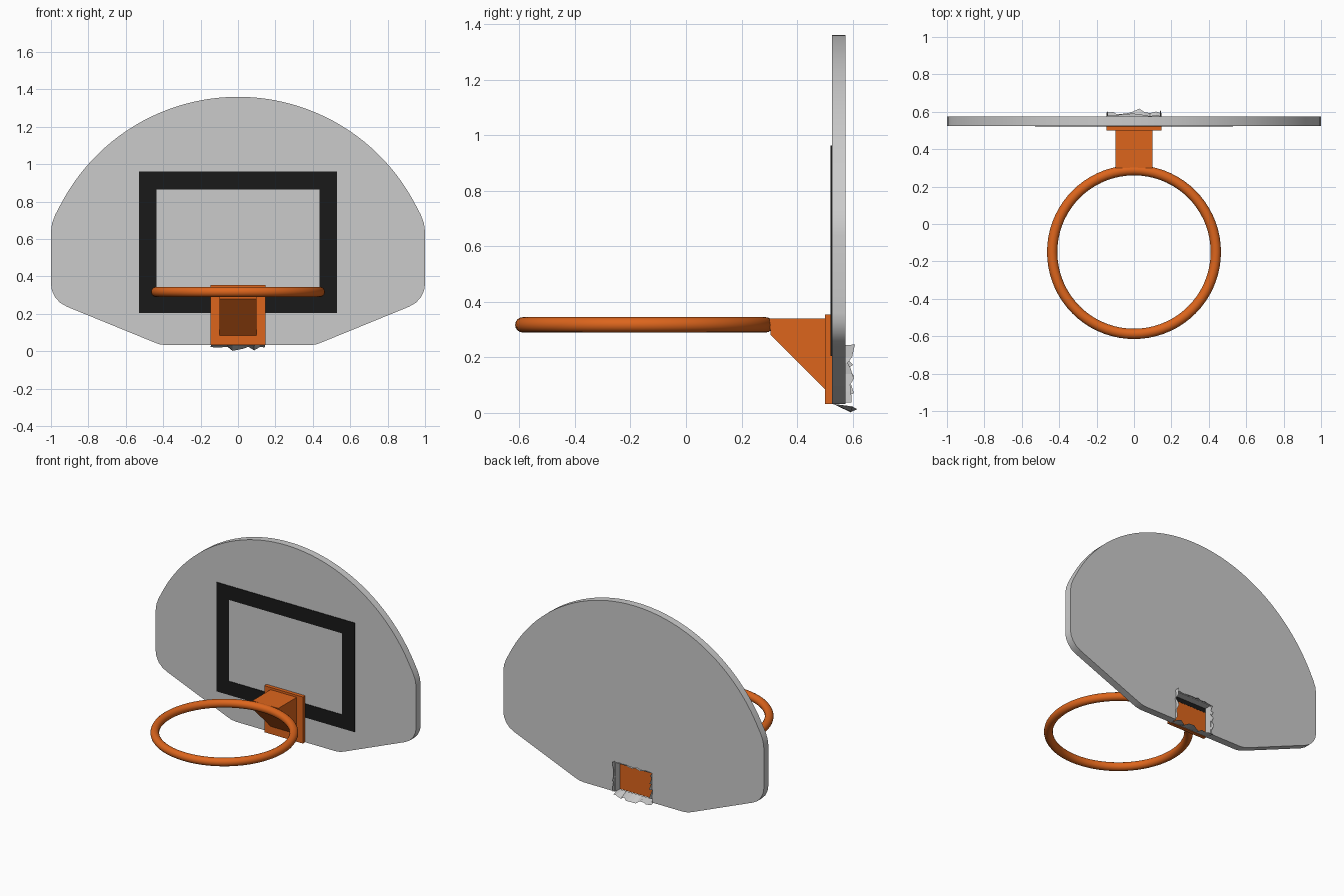
import bpy, bmesh, math, random

if "Cube" in bpy.data.objects:
    bpy.data.objects.remove(bpy.data.objects["Cube"])

random.seed(4)


def material(name, rgb):
    m = bpy.data.materials.new(name)
    m.diffuse_color = (*rgb, 1)
    m.use_nodes = True
    m.node_tree.nodes["Principled BSDF"].inputs["Base Color"].default_value = m.diffuse_color
    return m


ORANGE = material("orange_paint", (0.72, 0.13, 0.012))
BLACK = material("black_paint", (0.01, 0.01, 0.01))


def finish(name, bm, mat=None, smooth=True):
    mesh = bpy.data.meshes.new(name)
    bm.to_mesh(mesh)
    bm.free()
    if smooth:
        mesh.polygons.foreach_set("use_smooth", [True] * len(mesh.polygons))
        mesh.set_sharp_from_angle(angle=math.radians(30))
    if mat:
        mesh.materials.append(mat)
    obj = bpy.data.objects.new(name, mesh)
    bpy.context.collection.objects.link(obj)
    return obj


def prism(name, points, direction, mat=None):
    """Extrude a closed outline of 3D points along direction."""
    bm = bmesh.new()
    face = bm.faces.new([bm.verts.new(p) for p in points])
    ext = bmesh.ops.extrude_face_region(bm, geom=[face], use_keep_orig=True)
    moved = [v for v in ext["geom"] if isinstance(v, bmesh.types.BMVert)]
    bmesh.ops.translate(bm, verts=moved, vec=direction)
    bmesh.ops.recalc_face_normals(bm, faces=bm.faces)
    return finish(name, bm, mat)


def box(name, x0, x1, y0, y1, z0, z1, mat=None):
    pts = [(x0, y0, z0), (x1, y0, z0), (x1, y0, z1), (x0, y0, z1)]
    return prism(name, pts, (0, y1 - y0, 0), mat)


# Fan-shaped backboard with a notch behind the bracket
NOTCH_X, NOTCH_Z = 0.14, 0.235
half = [(NOTCH_X, NOTCH_Z), (NOTCH_X, 0.032), (0.385, 0.032), (0.42, 0.037),
        (0.45, 0.048), (0.915, 0.238), (0.95, 0.258), (0.978, 0.288),
        (0.995, 0.325), (1.0, 0.36), (1.0, 0.64), (0.994, 0.685), (0.977, 0.73)]
R, CZ = 1.069, 0.291
for i in range(25):
    a = math.radians(27.3 + (90 - 27.3) * i / 24)
    half.append((R * math.cos(a), CZ + R * math.sin(a)))
outline = half + [(-x, z) for x, z in reversed(half[:-1])]
prism("backboard", [(x, 0.525, z) for x, z in outline], (0, 0.05, 0))

# Painted target rectangle
bm = bmesh.new()
loops = []
for y in (0.521, 0.526):
    for x, z0, z1 in ((0.53, 0.205, 0.962), (0.435, 0.30, 0.865)):
        loops.append([bm.verts.new(p) for p in
                      ((-x, y, z0), (x, y, z0), (x, y, z1), (-x, y, z1))])
fo, fi, bo, bi = loops
for a, b in ((fo, fi), (fi, bi), (bi, bo), (bo, fo)):
    for i in range(4):
        j = (i + 1) % 4
        bm.faces.new((a[i], a[j], b[j], b[i]))
bmesh.ops.recalc_face_normals(bm, faces=bm.faces)
finish("target_rectangle", bm, BLACK, smooth=False)

# Mounting plate and wedge bracket
box("mounting_plate", -0.148, 0.148, 0.50, 0.525, 0.032, 0.355, ORANGE)
side = [(0.30, 0.34), (0.305, 0.28), (0.50, 0.085), (0.50, 0.34)]
prism("rim_bracket", [(-0.1, y, z) for y, z in side], (0.2, 0, 0), ORANGE)

# Rim
bm = bmesh.new()
N, M = 72, 16
rings = []
for i in range(N):
    a = 2 * math.pi * i / N
    ring = []
    for j in range(M):
        b = 2 * math.pi * j / M
        r = 0.4375 + 0.0275 * math.cos(b)
        ring.append(bm.verts.new((r * math.cos(a), -0.15 + r * math.sin(a),
                                  0.317 + 0.0275 * math.sin(b))))
    rings.append(ring)
for i in range(N):
    p, q = rings[i], rings[(i + 1) % N]
    for j in range(M):
        k = (j + 1) % M
        bm.faces.new((p[j], q[j], q[k], p[k]))
finish("rim", bm, ORANGE)


# Ragged thin lips round the notch
def ragged_lip(name, start, end, reach, droop, steps=10):
    bm = bmesh.new()
    prev = None
    for i in range(steps + 1):
        t = i / steps
        x = start[0] + (end[0] - start[0]) * t
        z = start[1] + (end[1] - start[1]) * t
        inner = bm.verts.new((x, 0.53, z))
        outer = bm.verts.new((x + random.uniform(-0.005, 0.005),
                              random.uniform(*reach),
                              z - random.uniform(*droop)))
        if prev:
            bm.faces.new((prev[0], inner, outer, prev[1]))
        prev = (inner, outer)
    return finish(name, bm, smooth=False)


for s, label in ((-1, "left"), (1, "right")):
    ragged_lip("ragged_lip_" + label, (s * 0.143, 0.035), (s * 0.143, 0.24),
               (0.575, 0.612), (-0.008, 0.008))
ragged_lip("ragged_lip_top", (-0.143, 0.237), (0.143, 0.237), (0.576, 0.59), (-0.005, 0.005))
ragged_lip("ragged_lip_bottom", (-0.145, 0.032), (0.145, 0.032), (0.585, 0.617), (0.008, 0.03))
